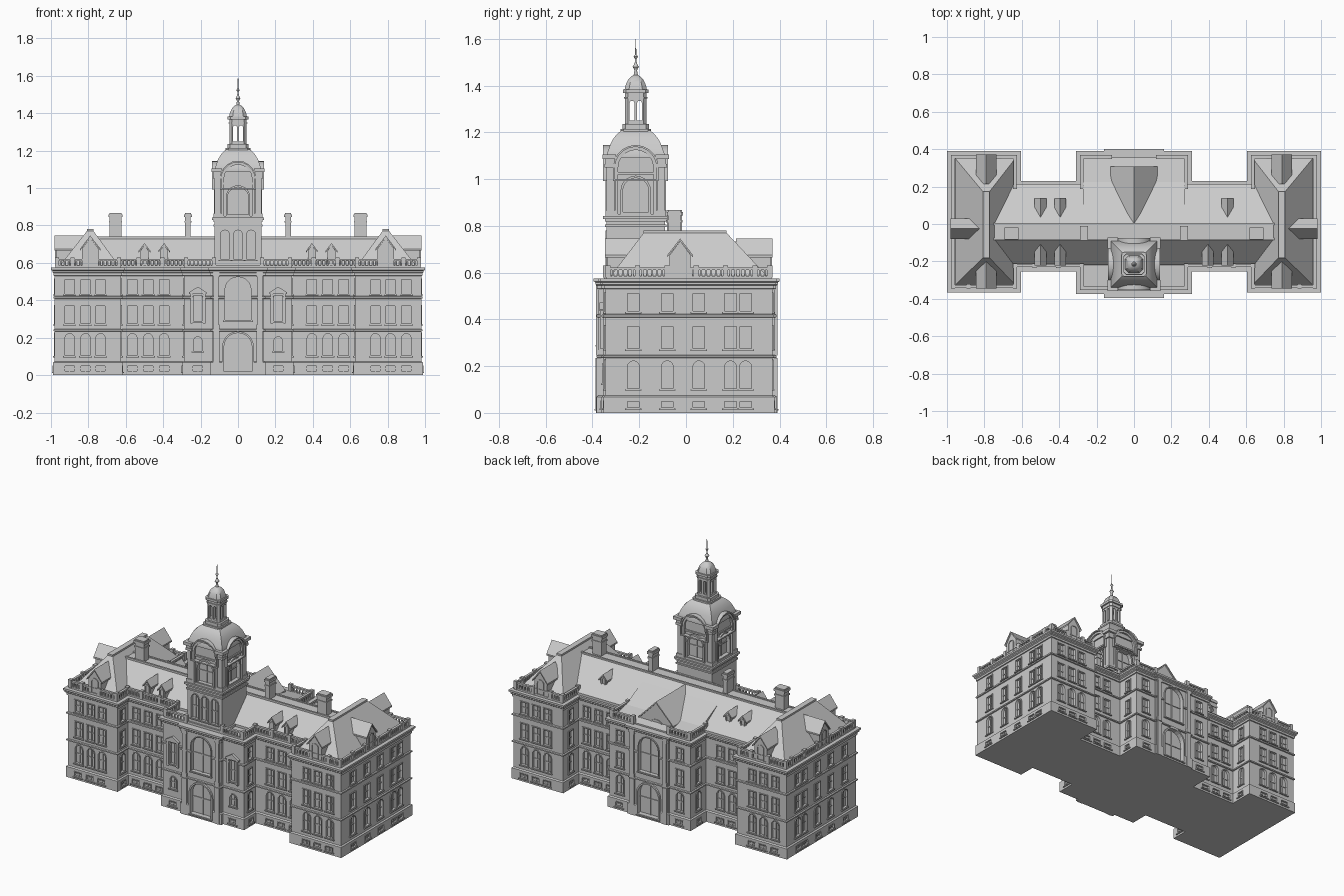
import bpy, bmesh, math

if "Cube" in bpy.data.objects:
    bpy.data.objects.remove(bpy.data.objects["Cube"])

parts = {}   # part name -> (verts, faces)


def loft(name, rings, cyclic=False):
    V, F = parts.setdefault(name, ([], []))
    b, n, m = len(V), len(rings[0]), len(rings)
    for r in rings:
        V.extend(r)
    for i in range(m if cyclic else m - 1):
        k = (i + 1) % m
        for j in range(n):
            l = (j + 1) % n
            F.append((b + i * n + j, b + i * n + l, b + k * n + l, b + k * n + j))
    if not cyclic:
        F.append(tuple(b + j for j in reversed(range(n))))
        F.append(tuple(b + (m - 1) * n + j for j in range(n)))


def rect(x0, x1, y0, y1, z):
    return [(x0, y0, z), (x1, y0, z), (x1, y1, z), (x0, y1, z)]


def box(name, x0, x1, y0, y1, z0, z1):
    loft(name, [rect(x0, x1, y0, y1, z0), rect(x0, x1, y0, y1, z1)])


def lathe(name, prof, cx, cy, n):
    loft(name, [[(cx + r * math.cos(2 * math.pi * (j + .5) / n),
                  cy + r * math.sin(2 * math.pi * (j + .5) / n), z) for j in range(n)] for r, z in prof])


def shape(w, z0, z1, arched):
    h = w / 2
    if not arched:
        return [(-h, z0), (h, z0), (h, z1), (-h, z1)]
    return [(-h, z0), (h, z0)] + [(h * math.cos(math.pi * i / 10), z1 - h + h * math.sin(math.pi * i / 10))
                                  for i in range(11)]


def on_face(prof, c, n, d):
    return [(c[0] - n[1] * u + n[0] * d, c[1] + n[0] * u + n[1] * d, z) for u, z in prof]


def place(name, prof, c, n, d0, d1):
    loft(name, [on_face(prof, c, n, d) for d in (d0, d1)])


def frame(name, c, n, w, z0, z1, arched, t, d0, d1):
    out, inn = shape(w + 2 * t, z0 - t, z1 + t, arched), shape(w, z0, z1, arched)
    loft(name, [on_face(p, c, n, d) for p, d in ((out, d0), (out, d1), (inn, d1), (inn, d0))], True)


def window(c, n, w, z0, z1, arched=False, depth=.012, proud=.005, cut="cut_walls", t=.006):
    if cut:
        place(cut, shape(w, z0, z1, arched), c, n, -depth, .02)
    frame("window_frames", c, n, w, z0, z1, arched, t, -.003, proud)
    zm = (z0 + z1) / 2
    place("window_bars", shape(.005, z0, z1 - .002, False), c, n, -depth - .001, -depth + .006)
    place("window_bars", shape(w, zm - .003, zm + .003, False), c, n, -depth - .001, -depth + .005)
    place("window_sills", shape(w + .02, z0 - .01, z0 - .004, False), c, n, -.002, proud + .004)


def dormer(c, n, w, z0, zw, zp, length):
    h, a = w / 2, w / 2 + .01
    place("dormer_walls", [(-h, z0), (h, z0), (h, zw), (0, zp), (-h, zw)], c, n, -length, 0)
    place("dormer_roofs", [(-a, zw - .01), (0, zp), (a, zw - .01), (a, zw), (0, zp + .011), (-a, zw)],
          c, n, -length, .008)
    frame("window_frames", c, n, w * .45, z0 + .015, zw + .005, True, .005, -.002, .005)


# footprint of the main walls, right half then mirrored
H = [(.14, -.375), (.14, -.355), (.29, -.355), (.29, -.235), (.625, -.235), (.625, -.345), (.98, -.345),
     (.98, .37), (.625, .37), (.625, .21), (.29, .21), (.29, .37), (.14, .37), (.14, .38)]
FOOT = H + [(-x, y) for x, y in reversed(H)]


def offset(d):
    out, N = [], len(FOOT)
    for i, (x, y) in enumerate(FOOT):
        dx = dy = 0
        for p, q in ((FOOT[i - 1], (x, y)), ((x, y), FOOT[(i + 1) % N])):
            L = math.hypot(q[0] - p[0], q[1] - p[1])
            dx += (q[1] - p[1]) / L
            dy -= (q[0] - p[0]) / L
        out.append((x + dx * d, y + dy * d))
    return out


# walls with plinth, string courses and cornice in one profile
levels = [(.008, 0), (.008, .068), (0, .074), (0, .234), (.007, .236), (.007, .244), (0, .247), (0, .408),
          (.007, .41), (.007, .419), (0, .422), (0, .53), (.006, .532), (.006, .545), (.013, .55),
          (.013, .558), (.02, .563), (.02, .575)]
loft("walls", [[(x, y, z) for x, y in offset(d)] for d, z in levels])


def column(c, n, w=.05, rows=(1, 1, 1)):
    window((c[0] + n[0] * .008, c[1] + n[1] * .008), n, w, .022, .048, depth=.01, proud=.003, t=.004)
    if rows[0]: window(c, n, w, .105, .222, True)
    if rows[1]: window(c, n, w, .275, .37)
    if rows[2]: window(c, n, w, .435, .51)


S, B = (0, -1), (0, 1)
for s in (1, -1):
    E, W = (s, 0), (-s, 0)
    for x in (.735, .815, .9):
        column((s * x, -.345), S)
        column((s * x, .37), B)
    for x in (.395, .48, .565):
        column((s * x, -.235), S)
        column((s * x, .21), B)
    for y in (-.225, -.08, .055, .19, .255):
        column((s * .98, y), E)
    for y in (-.293, .29):
        column((s * .625, y), W, .04)
        column((s * .29, y), E, .04)
    column((s * .215, .37), B)
    # front pavilion bays with pedimented window
    c = (s * .215, -.355)
    column(c, S, rows=(0, 0, 0))
    window(c, S, .045, .13, .205, True)
    window(c, S, .045, .29, .425)
    for u in (-.034, .034):
        place("pediments", [(u - .006, .275), (u + .006, .275), (u + .006, .435), (u - .006, .435)], c, S, 0, .012)
    place("pediments", [(-.047, .435), (.047, .435), (.047, .443), (0, .472), (-.047, .443)], c, S, 0, .016)
    # piers beside the entrance bay
    for y, n in ((-.375, S), (.38, B)):
        for z0, z1, w in ((0, .235, .034), (.27, .535, .026), (.245, .27, .034), (.525, .55, .034)):
            place("entrance_piers", shape(w, z0, z1, False), (s * .117, y), n, -.002, .011)
# entrance arches and tall windows above
for c, n in (((0, -.375), S), ((0, .38), B)):
    window(c, n, .15, .02, .225, True, .02, .012, t=.01)
    window(c, n, .14, .295, .525, True, .018, .008)

# balustrade along the roof edge
P = offset(-.012)
for s in (1, -1):
    for i in (1, 2, 3, 4, 5, 6, 7, 8, 10, 11):
        (x0, y0), (x1, y1) = P[i], P[i + 1]
        x0, x1 = s * x0, s * x1
        L = math.hypot(x1 - x0, y1 - y0)
        n = max(2, round(L / .021))
        for z0, z1, h in ((.574, .586, .008), (.612, .622, .008)):
            box("balustrade_rails", min(x0, x1) - h, max(x0, x1) + h, min(y0, y1) - h, max(y0, y1) + h, z0, z1)
        for k in range(n + 1):
            x, y = x0 + (x1 - x0) * k / n, y0 + (y1 - y0) * k / n
            post = k in (0, n) or (n > 12 and k % 6 == 0)
            h, zt = (.011, .63) if post else (.004, .613)
            box("balusters", x - h, x + h, y - h, y + h, .58, zt)

# main roof and rear pavilion roof
prof = [(-.22, .574), (-.22, .59), (-.08, .735), (0, .735), (.215, .59), (.215, .574)]
loft("main_roof", [[(x, y, z) for y, z in prof] for x in (-.76, .76)])
for y in (-.08, 0):
    box("ridge_caps", -.76, .76, y - .006, y + .006, .728, .741)
prof = [(.03, .574), (.03, .71), (.225, .612), (.355, .584), (.355, .574)]
loft("rear_pavilion_roof", [[(x, y, z) for y, z in prof] for x in (-.272, .272)])
dormer((0, .3), B, .23, .575, .605, .722, .3)

# wing roofs, dormers and chimneys
for s in (1, -1):
    def sx(a, b): return sorted((s * a, s * b))
    loft("wing_roofs", [rect(*sx(.635, .955), -.325, .35, .574), rect(*sx(.635, .955), -.325, .35, .582),
                        rect(*sx(.775, .805), -.178, .17, .774)])
    box("ridge_caps", *sx(.772, .808), -.182, .174, .77, .781)
    dormer((s * .79, -.338), S, .09, .575, .675, .735, .15)
    dormer((s * .79, .363), B, .09, .575, .675, .735, .15)
    dormer((s * .973, -.025), (s, 0), .09, .575, .675, .735, .16)
    for x in (.395, .5):
        dormer((s * x, -.215), S, .042, .58, .665, .695, .13)
        if s < 0 or x == .5:
            dormer((s * x, .13), B, .042, .6, .675, .7, .11)
    for x, hx, hy in ((.655, .032, .026), (.268, .015, .032)):
        for z0, z1, e in ((.66, .855, 0), (.815, .825, .004), (.845, .86, .006), (.86, .868, .001)):
            box("chimneys", s * x - hx - e, s * x + hx + e, -.05 - hy - e, -.05 + hy + e, z0, z1)

# tower: lower stage, belfry, hoods and corner cornices
TY = -.215


def tower(name, h, z0, z1, hole=0):
    box(name, -h, h, TY - h, TY + h, z0, z1)


tower("tower_lower_stage", .125, .57, .83)
for h, z0, z1 in ((.135, .57, .59), (.132, .795, .805), (.132, .818, .83), (.14, .83, .842)):
    tower("tower_cornices", h, z0, z1)
tower("belfry", .115, .835, 1.11)
for n in ((0, -1), (1, 0), (0, 1), (-1, 0)):
    c = (n[0] * .125, TY + n[1] * .125)
    for u in ((-.07, 0, .07) if n == S else ()):
        window((u, c[1]), n, .048, .62, .775, True, cut="cut_tower_lower_stage")
    b = (n[0] * .115, TY + n[1] * .115)
    window(b, n, .11, .86, 1.005, True, .015, .01, "cut_belfry", .01)
    frame("belfry_hoods", b, n, .15, .85, 1.125, True, .014, -.1, .014)
    frame("belfry_hoods", b, n, .178, 1.0, 1.138, True, .008, -.09, .024)
    place("belfry_hoods", shape(.16, 1.02, 1.03, False), b, n, -.01, .008)
for a in (-1, 1):
    for b in (-1, 1):
        for lo, hi, z0, z1 in ((.09, .125, .84, 1.06), (.088, .13, .84, .865), (.085, .133, 1.05, 1.065),
                               (.09, .13, 1.065, 1.085), (.085, .143, 1.085, 1.105)):
            xs, ys = sorted((a * lo, a * hi)), sorted((TY + b * lo, TY + b * hi))
            box("belfry_piers", *xs, *ys, z0, z1)

# tower dome, lantern and finial
dome = [(.124, 1.09), (.124, 1.105), (.117, 1.125), (.108, 1.15), (.096, 1.173), (.08, 1.193), (.063, 1.207)]
loft("tower_dome", [rect(-h, h, TY - h, TY + h, z) for h, z in dome])


def octo(h, z, k):
    c = h - k
    return [(x, TY + y, z) for x, y in ((-c, -h), (c, -h), (h, -c), (h, c), (c, h), (-c, h), (-h, c), (-h, -c))]


loft("lantern", [octo(.045, z, .012) for z in (1.215, 1.37)])
for h, z0, z1 in ((.066, 1.2, 1.215), (.057, 1.215, 1.235), (.05, 1.345, 1.352), (.055, 1.368, 1.383)):
    loft("lantern_mouldings", [octo(h, z, .014) for z in (z0, z1)])
for u in (-.016, .016):
    place("cut_lantern", shape(.02, 1.25, 1.335, True), (u, TY), S, -.08, .08)
    place("cut_lantern_sideways", shape(.02, 1.25, 1.335, True), (0, TY + u), (1, 0), -.08, .08)
loft("lantern_dome", [octo(h, z, h * .4) for h, z in
                      ((.048, 1.38), (.045, 1.395), (.039, 1.413), (.03, 1.429), (.018, 1.44), (.008, 1.446))])
lathe("finial", [(.01, 1.44), (.006, 1.465), (.008, 1.472), (.014, 1.48), (.008, 1.49), (.004, 1.5), (.004, 1.515),
                 (.01, 1.524), (.003, 1.533), (.001, 1.6)], 0, TY, 12)

# make the objects
objs = {}
for name, (V, F) in parts.items():
    me = bpy.data.meshes.new(name)
    me.from_pydata(V, [], F)
    bm = bmesh.new()
    bm.from_mesh(me)
    bmesh.ops.recalc_face_normals(bm, faces=bm.faces)
    bm.to_mesh(me)
    bm.free()
    o = objs[name] = bpy.data.objects.new(name, me)
    bpy.context.collection.objects.link(o)
    o.hide_render = name.startswith("cut_")

# carve the window recesses and the lantern openings
for target, cut in (("walls", "cut_walls"), ("tower_lower_stage", "cut_tower_lower_stage"),
                    ("belfry", "cut_belfry"), ("lantern", "cut_lantern"), ("lantern", "cut_lantern_sideways")):
    bpy.ops.object.select_all(action='DESELECT')
    o = objs[target]
    bpy.context.view_layer.objects.active = o
    o.select_set(True)
    m = o.modifiers.new(cut, 'BOOLEAN')
    m.operation, m.solver, m.object = 'DIFFERENCE', 'EXACT', objs[cut]
    bpy.ops.object.modifier_apply(modifier=m.name)
    bpy.data.objects.remove(objs[cut])

# smooth shading on the curved parts
bpy.ops.object.select_all(action='DESELECT')
for name in ("tower_dome", "lantern_dome", "finial", "belfry_hoods"):
    objs[name].select_set(True)
    bpy.context.view_layer.objects.active = objs[name]
bpy.ops.object.shade_smooth_by_angle(angle=math.radians(32))
